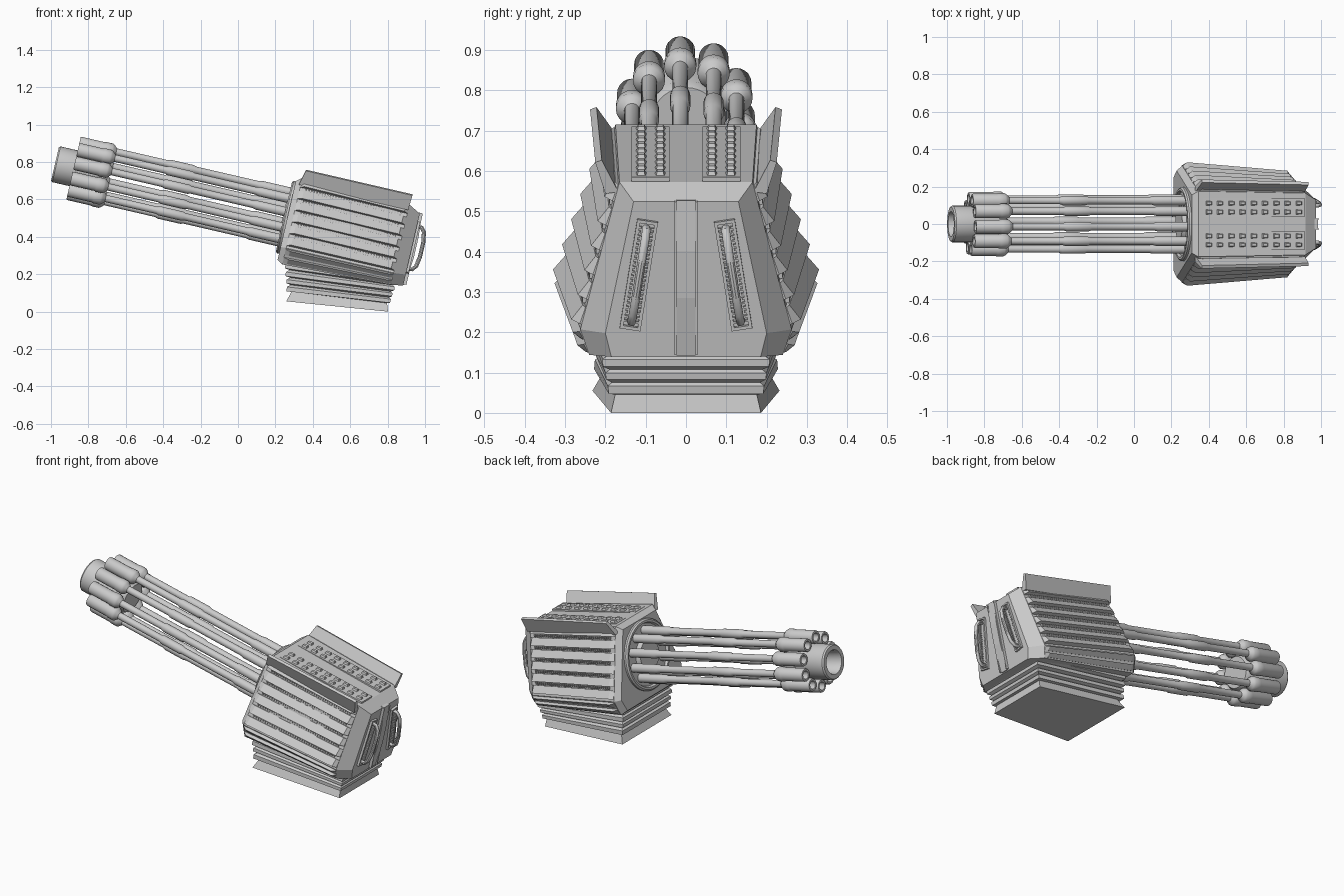
import bpy, bmesh, math
from mathutils import Vector, Matrix

if "Cube" in bpy.data.objects:
    bpy.data.objects.remove(bpy.data.objects["Cube"])

# Gun frame: u along the barrels (rearwards), y across, w up; pitched 13 degrees
GUN = Matrix.Translation((0.6, 0, 0.425)) @ Matrix.Rotation(math.radians(13), 4, 'Y')


def make(name, bm, matrix=GUN, smooth=False):
    bmesh.ops.remove_doubles(bm, verts=bm.verts, dist=1e-5)
    bmesh.ops.recalc_face_normals(bm, faces=bm.faces)
    mesh = bpy.data.meshes.new(name)
    bm.to_mesh(mesh)
    bm.free()
    ob = bpy.data.objects.new(name, mesh)
    bpy.context.collection.objects.link(ob)
    ob.matrix_world = matrix
    if smooth:
        bpy.ops.object.select_all(action='DESELECT')
        ob.select_set(True)
        bpy.context.view_layer.objects.active = ob
        bpy.ops.object.shade_smooth_by_angle(angle=math.radians(35))
    return ob


def loft(bm, rings, caps=True):
    rows = [[bm.verts.new(p) for p in ring] for ring in rings]
    n = len(rows[0])
    for a, b in zip(rows, rows[1:]):
        for i in range(n):
            bm.faces.new((a[i], a[(i + 1) % n], b[(i + 1) % n], b[i]))
    if caps:
        bm.faces.new(rows[0])
        bm.faces.new(rows[-1])


def lathe(bm, profile, y=0, w=0, seg=24):
    rings = [[(u, y + r * math.sin(2 * math.pi * i / seg), w + r * math.cos(2 * math.pi * i / seg))
              for i in range(seg)] for u, r in profile]
    loft(bm, rings, caps=False)


def box(bm, centre, size, rot=Matrix()):
    m = Matrix.Translation(centre) @ rot @ Matrix.Diagonal((*size, 1))
    bmesh.ops.create_cube(bm, size=1, matrix=m)


def lerp(a, b, t):
    return a + (b - a) * t


# Housing: half sections (y, w) at top, waist and bottom, lofted along u
STATIONS = [(-0.345, (0.155, 0.2), (0.285, -0.16), (0.25, -0.232)),
            (-0.315, (0.175, 0.225), (0.312, -0.16), (0.275, -0.25)),
            (0.275, (0.165, 0.215), (0.262, -0.16), (0.24, -0.225)),
            (0.34, (0.13, 0.18), (0.2, -0.155), (0.185, -0.215))]
bm = bmesh.new()
loft(bm, [[(u, y, w) for y, w in half] + [(u, -y, w) for y, w in reversed(half)]
          for u, *half in STATIONS])
make("housing", bm)


# Side cladding: saw-tooth ribs on the upper and lower side facets
def facet_point(part, t, s):
    f, b = STATIONS[1], STATIONS[2]
    k = 1 if part == "upper" else 2
    pf = Vector((f[0], *f[k])).lerp(Vector((f[0], *f[k + 1])), t)
    pb = Vector((b[0], *b[k])).lerp(Vector((b[0], *b[k + 1])), t)
    return pf.lerp(pb, s)


def facet_normal(part):
    d = facet_point(part, 1, 0) - facet_point(part, 0, 0)
    return Vector((0, -d.z, d.y)).normalized()


for side, label in ((1, "right"), (-1, "left")):
    bm = bmesh.new()
    for part, count, low, high in (("upper", 6, 0.008, 0.026), ("lower", 2, 0.02, 0.006)):
        n = facet_normal(part)
        for k in range(count):
            a, b = (k + 0.12) / count, (k + 0.8) / count
            rings = []
            for s, grow in ((0.0, 0.2), (0.04, 1), (0.97, 1), (1.0, 0.2)):
                pa, pb = facet_point(part, a, s), facet_point(part, b, s)
                ring = [pa - n * 0.01, pa + n * low * grow, pb + n * high * grow, pb - n * 0.01]
                rings.append([(p.x, p.y * side, p.z) for p in ring])
            loft(bm, rings)
    make("side_ribs_" + label, bm)

    # Fine teeth in the grooves between ribs
    bm = bmesh.new()
    n = facet_normal("upper")
    for k in range(1, 6):
        for i in range(36):
            p = facet_point("upper", (k - 0.05) / 6, 0.06 + 0.88 * i / 35) + n * 0.003
            box(bm, (p.x, p.y * side, p.z), (0.008, 0.012, 0.014))
    make("groove_teeth_" + label, bm)

    # Leaning fin along the top edge
    bm = bmesh.new()
    loft(bm, [[(u0, side * 0.168, 0.19), (u1, side * (yt - 0.016), 0.272),
               (u1, side * yt, 0.266), (u0, side * 0.2, 0.185)]
              for u0, u1, yt in ((-0.325, -0.305, 0.238), (0.275, 0.28, 0.225))])
    make("top_fin_" + label, bm)

    # Raised top panel with two rows of wedge vents
    bm = bmesh.new()
    box(bm, (-0.01, side * 0.088, 0.218), (0.56, 0.095, 0.016))
    for y in (0.064, 0.111):
        for i in range(9):
            u = -0.257 + i * 0.0617
            loft(bm, [[(u - 0.018, side * (y - h), 0.222), (u + 0.018, side * (y - h * 0.7), 0.222),
                       (u + 0.012, side * (y - h * 0.5), 0.236), (u - 0.012, side * (y - h * 0.5), 0.236)]
                      for h in (-0.015, 0.015)])
    make("top_vents_" + label, bm)

    # Slanted rear frame with small teeth
    lean = Matrix.Rotation(side * math.radians(9), 4, 'X')
    mid = Vector((0.34, side * 0.117, -0.005))
    bm = bmesh.new()
    for off in (-0.022, 0.022):
        box(bm, mid + lean @ Vector((0.002, off, 0)), (0.022, 0.008, 0.275), lean)
        for i in range(22):
            box(bm, mid + lean @ Vector((0.004, off * 0.7, -0.12 + i * 0.24 / 21)),
                (0.012, 0.007, 0.005), lean)
    for off in (-0.136, 0.136):
        box(bm, mid + lean @ Vector((0.002, 0, off)), (0.022, 0.052, 0.008), lean)
    make("rear_frame_" + label, bm)

    # Bowed grab handle
    bm = bmesh.new()
    rings = []
    for u, w in ((0.33, -0.118), (0.367, -0.116), (0.384, -0.095), (0.393, -0.04),
                 (0.393, 0.04), (0.384, 0.095), (0.367, 0.116), (0.33, 0.118)):
        tilt = math.atan2(w, 0.06) if abs(w) > 0.1 else w * 2
        du, dw = math.cos(tilt), math.sin(tilt)
        ring = []
        for i in range(10):
            a = 2 * math.pi * i / 10
            c, s = 0.011 * math.cos(a), 0.011 * math.sin(a)
            v = lean @ Vector((0, s, w + c * dw))
            ring.append((u + c * du, mid.y + v.y, mid.z + v.z))
        rings.append(ring)
    loft(bm, rings)
    make("rear_handle_" + label, bm, smooth=True)

# Rear central spine: angled strip standing off the back face
bm = bmesh.new()
loft(bm, [[(0.32, y, -0.21), (0.347, y, -0.21), (0.362, y, -0.06), (0.362, y, 0.06),
           (0.35, y, 0.185), (0.32, y, 0.185)] for y in (-0.024, 0.024)])
make("rear_spine", bm)
bm = bmesh.new()
for y in (-0.026, 0.026):
    box(bm, (0.345, y, -0.012), (0.022, 0.006, 0.39))
make("rear_spine_rails", bm)

# Round barrel collar on the housing front
bm = bmesh.new()
lathe(bm, [(-0.33, 0), (-0.33, 0.198), (-0.356, 0.198), (-0.364, 0.19), (-0.364, 0.178),
           (-0.35, 0.172), (-0.35, 0.1), (-0.37, 0.085), (-0.37, 0)], seg=48)
make("barrel_collar", bm, smooth=True)

# Ten stepped barrels around the axis, with hollow muzzles
PROFILE = [(-0.33, 0), (-0.33, 0.025), (-0.52, 0.025), (-0.54, 0.02), (-0.88, 0.02),
           (-0.895, 0.025), (-1.02, 0.025), (-1.035, 0.0195), (-1.315, 0.0195),
           (-1.33, 0.034), (-1.34, 0.04), (-1.375, 0.04), (-1.385, 0.037),
           (-1.512, 0.037), (-1.518, 0.034), (-1.518, 0.023), (-1.45, 0.022), (-1.45, 0)]
for k in range(10):
    a = math.radians(-6 + 36 * k)
    bm = bmesh.new()
    lathe(bm, PROFILE, 0.137 * math.sin(a), 0.137 * math.cos(a), 20)
    make("barrel_%02d" % (k + 1), bm, smooth=True)

# Central muzzle hub holding the barrels
bm = bmesh.new()
lathe(bm, [(-1.33, 0), (-1.33, 0.085), (-1.35, 0.098), (-1.612, 0.098), (-1.62, 0.092),
           (-1.62, 0.068), (-1.612, 0.064), (-1.47, 0.06), (-1.47, 0)], seg=36)
make("muzzle_hub", bm, smooth=True)

# Bellows mount: zigzag rings between the sloping base and the housing
bm = bmesh.new()
rings = []
for t, inset in ((0, 0), (0.24, 0.03), (0.25, 0.004), (0.36, 0.006), (0.41, 0.026), (0.45, 0.004),
                 (0.54, 0.006), (0.59, 0.026), (0.63, 0.0), (0.73, 0.004), (0.78, 0.024),
                 (0.82, 0), (1.0, 0.005)):
    xf, xb = lerp(0.258, 0.25, t) + inset, lerp(0.802, 0.855, t) - inset * 0.6
    zf, zb = lerp(0.055, 0.27, t), lerp(0.003, 0.18, t)
    yf, yb = 0.232 - inset, lerp(0.186, 0.218, t) - inset * 0.6
    rings.append([(xf, -yf, zf), (xb, -yb, zb), (xb, yb, zb), (xf, yf, zf)])
rings[0] = [(x, y, z if x < 0.5 else 0) for x, y, z in rings[0]]
loft(bm, rings)
make("bellows_mount", bm, Matrix())
